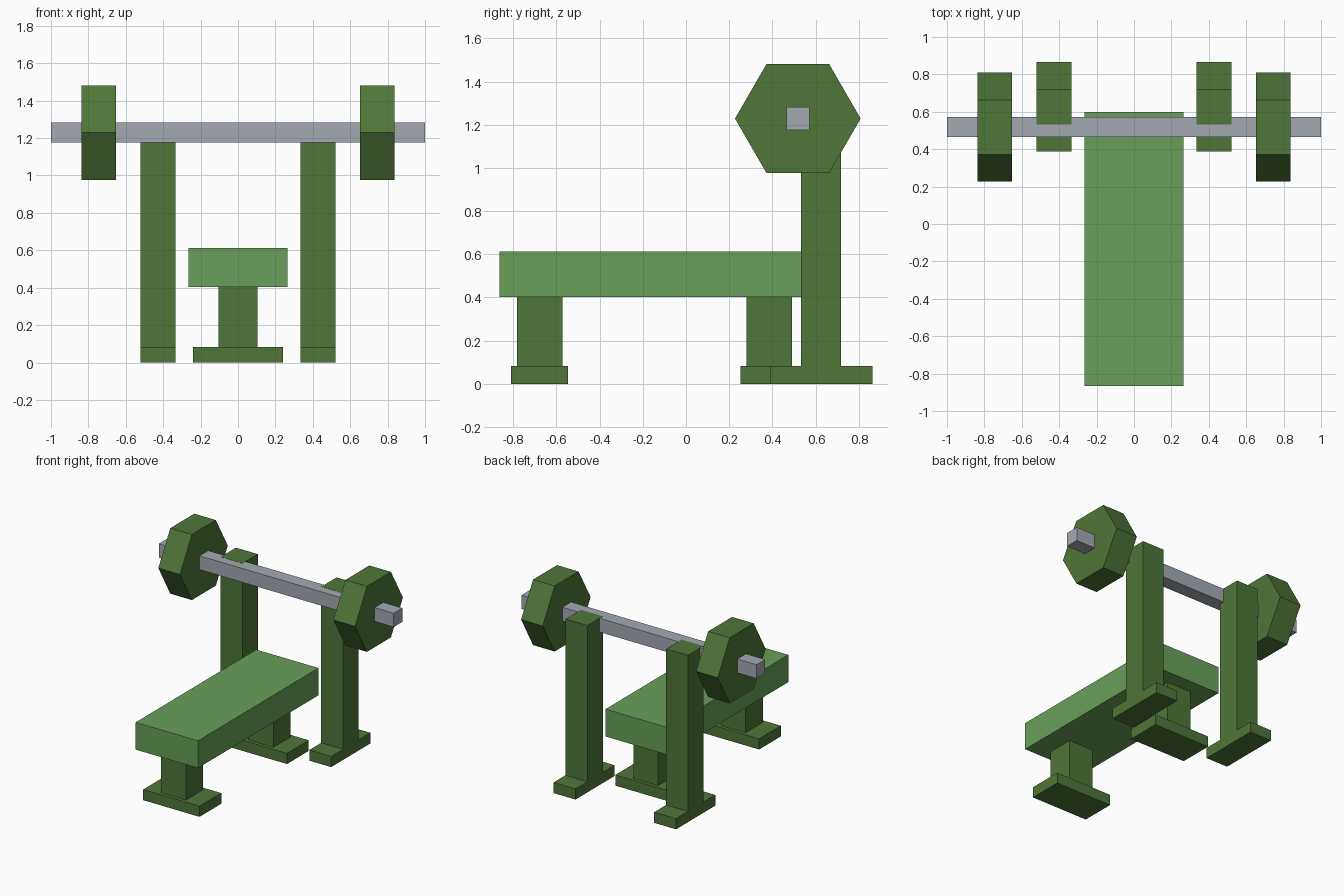
import bpy
import math

cube = bpy.data.objects.get("Cube")
if cube:
    bpy.data.objects.remove(cube, do_unlink=True)


def make_material(name, rgb):
    mat = bpy.data.materials.new(name)
    mat.use_nodes = True
    color = (*rgb, 1.0)
    mat.diffuse_color = color
    mat.node_tree.nodes["Principled BSDF"].inputs["Base Color"].default_value = color
    return mat


dark_green = make_material("dark green", (0.08, 0.18, 0.04))
pad_green = make_material("pad green", (0.138, 0.35, 0.098))
steel_grey = make_material("steel grey", (0.37, 0.40, 0.45))


def box(name, mat, x, y, z):
    """Box spanning the given (low, high) ranges."""
    spans = (x, y, z)
    bpy.ops.mesh.primitive_cube_add(size=1)
    obj = bpy.context.object
    obj.name = name
    for v in obj.data.vertices:
        v.co = [(lo + hi) / 2 + c * (hi - lo) for c, (lo, hi) in zip(v.co, spans)]
    obj.data.materials.append(mat)
    return obj


def around(centre, half):
    return (centre - half, centre + half)


# Padded bench
box("bench_pad", pad_green, around(0, 0.265), (-0.865, 0.60), (0.403, 0.613))

# Bench legs, each on a wide foot
for end, y in (("front", -0.678), ("rear", 0.385)):
    box(end + "_leg", dark_green, around(0, 0.105), around(y, 0.105), (0.082, 0.403))
    box(end + "_leg_foot", dark_green, around(0, 0.24), around(y, 0.132), (0, 0.082))

# Barbell bar
BAR_Y, BAR_Z = 0.518, 1.229
box("bar", steel_grey, (-1, 1), around(BAR_Y, 0.053), around(BAR_Z, 0.053))

# Rack uprights, feet and hexagonal weights on both sides
for side, s in (("left", 1), ("right", -1)):
    post_x = around(s * 0.428, 0.093)
    box(side + "_upright", dark_green, post_x, (0.533, 0.719), (0.082, 1.283))
    box(side + "_upright_foot", dark_green, post_x, (0.388, 0.865), (0, 0.082))
    bpy.ops.mesh.primitive_cylinder_add(
        vertices=6, radius=0.291, depth=0.184,
        location=(s * 0.745, BAR_Y, BAR_Z), rotation=(0, math.pi / 2, 0))
    weight = bpy.context.object
    weight.name = side + "_weight"
    # Turn so that one flat side is on top
    if abs(max(v.co.y for v in weight.data.vertices) - 0.291) > 0.001:
        for v in weight.data.vertices:
            v.co.x, v.co.y = -v.co.y, v.co.x
    weight.data.materials.append(dark_green)
